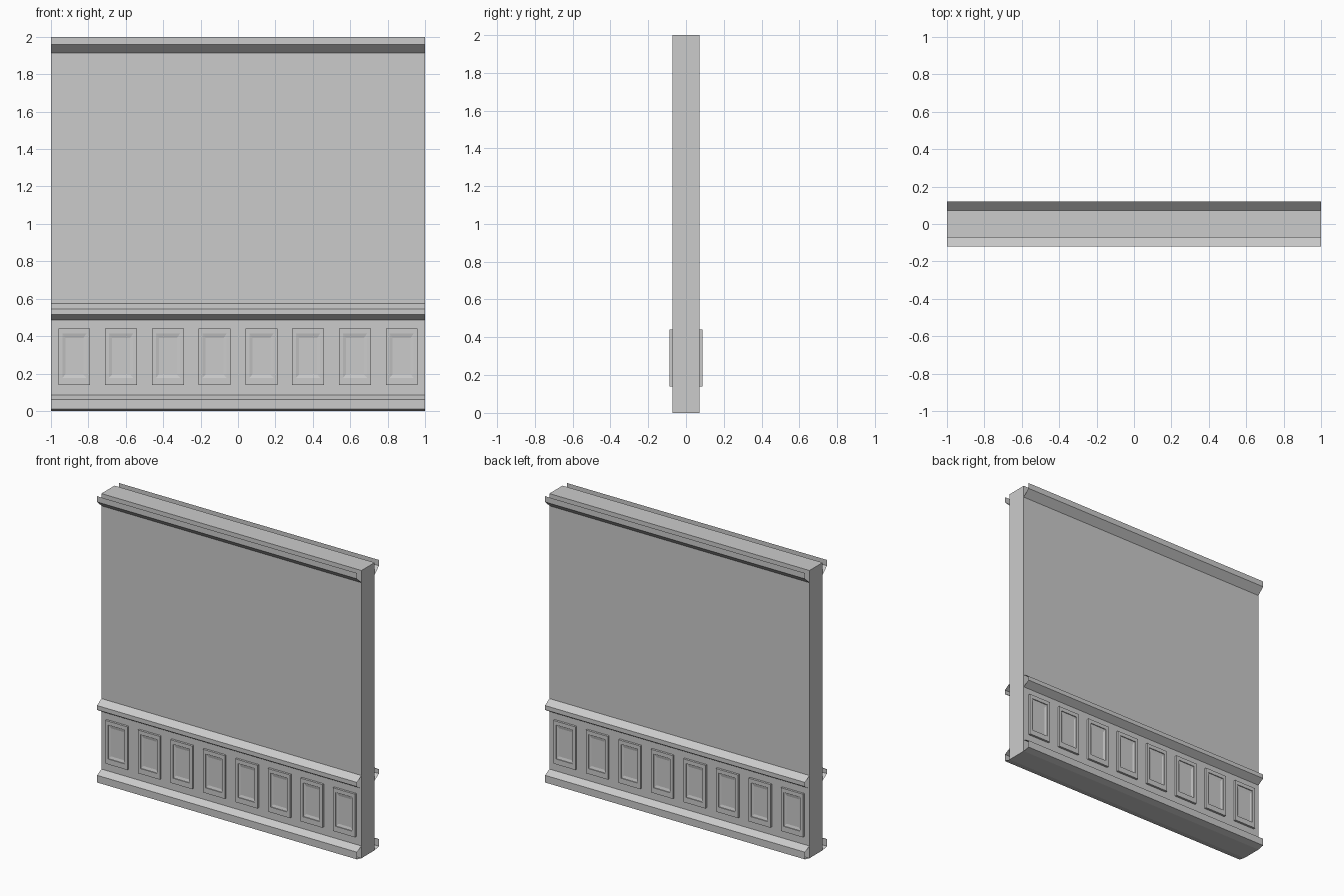
import bpy, bmesh
from mathutils import Matrix

if "Cube" in bpy.data.objects:
    bpy.data.objects.remove(bpy.data.objects["Cube"])

W = 0.072    # half thickness of the wall
T = 0.12     # how far the mouldings reach out


def finish(name, bm):
    bmesh.ops.remove_doubles(bm, verts=bm.verts, dist=1e-5)
    me = bpy.data.meshes.new(name)
    bm.to_mesh(me)
    bm.free()
    ob = bpy.data.objects.new(name, me)
    bpy.context.collection.objects.link(ob)
    return ob


def moulding(name, profile, side):
    # open strip: (y, z) profile swept along x; side -1 front, 1 back
    bm = bmesh.new()
    rows = [[bm.verts.new((x, side * y, z)) for x in (side, -side)] for y, z in profile]
    for a, b in zip(rows, rows[1:]):
        bm.faces.new((a[0], b[0], b[1], a[1]))
    if bm.faces[:]:
        bmesh.ops.reverse_faces(bm, faces=bm.faces[:])
    return finish(name, bm)


def panels(name, side):
    # row of eight raised frames with recessed bevelled centres
    rings = [  # half width, z low, z high, y
        (0.085, 0.14, 0.44, W),
        (0.085, 0.14, 0.44, 0.087),
        (0.064, 0.177, 0.413, 0.087),
        (0.064, 0.177, 0.413, 0.081),
        (0.048, 0.195, 0.39, 0.076),
    ]
    bm = bmesh.new()
    for i in range(8):
        cx = -0.875 + 0.25 * i
        loops = [[bm.verts.new((cx + sx * h, -y, z))
                  for sx, z in ((-1, lo), (1, lo), (1, hi), (-1, hi))]
                 for h, lo, hi, y in rings]
        for a, b in zip(loops, loops[1:]):
            for k in range(4):
                n = (k + 1) % 4
                bm.faces.new((a[k], a[n], b[n], b[k]))
        bm.faces.new(loops[-1])
    if side > 0:
        bmesh.ops.rotate(bm, verts=bm.verts, matrix=Matrix.Rotation(3.14159265, 3, 'Z'))
    return finish(name, bm)


# wall slab
bm = bmesh.new()
bmesh.ops.create_cube(bm, size=1)
bmesh.ops.scale(bm, verts=bm.verts, vec=(2, 2 * W, 2))
bmesh.ops.translate(bm, verts=bm.verts, vec=(0, 0, 1))
finish("wall_slab", bm)

# baseboard, chair rail, crown and panels on both faces
profiles = {
    "baseboard": [(W, 0.085), (T, 0.06), (T, 0.01), (W, 0.0)],
    "chair_rail": [(W, 0.575), (T, 0.545), (T, 0.515), (W, 0.485)],
    "crown": [(T, 2.0), (T, 1.96), (W, 1.915)],
}
for side, label in ((-1, "front"), (1, "back")):
    for part, prof in profiles.items():
        moulding(f"{part}_{label}", prof, side)
    panels(f"panels_{label}", side)
